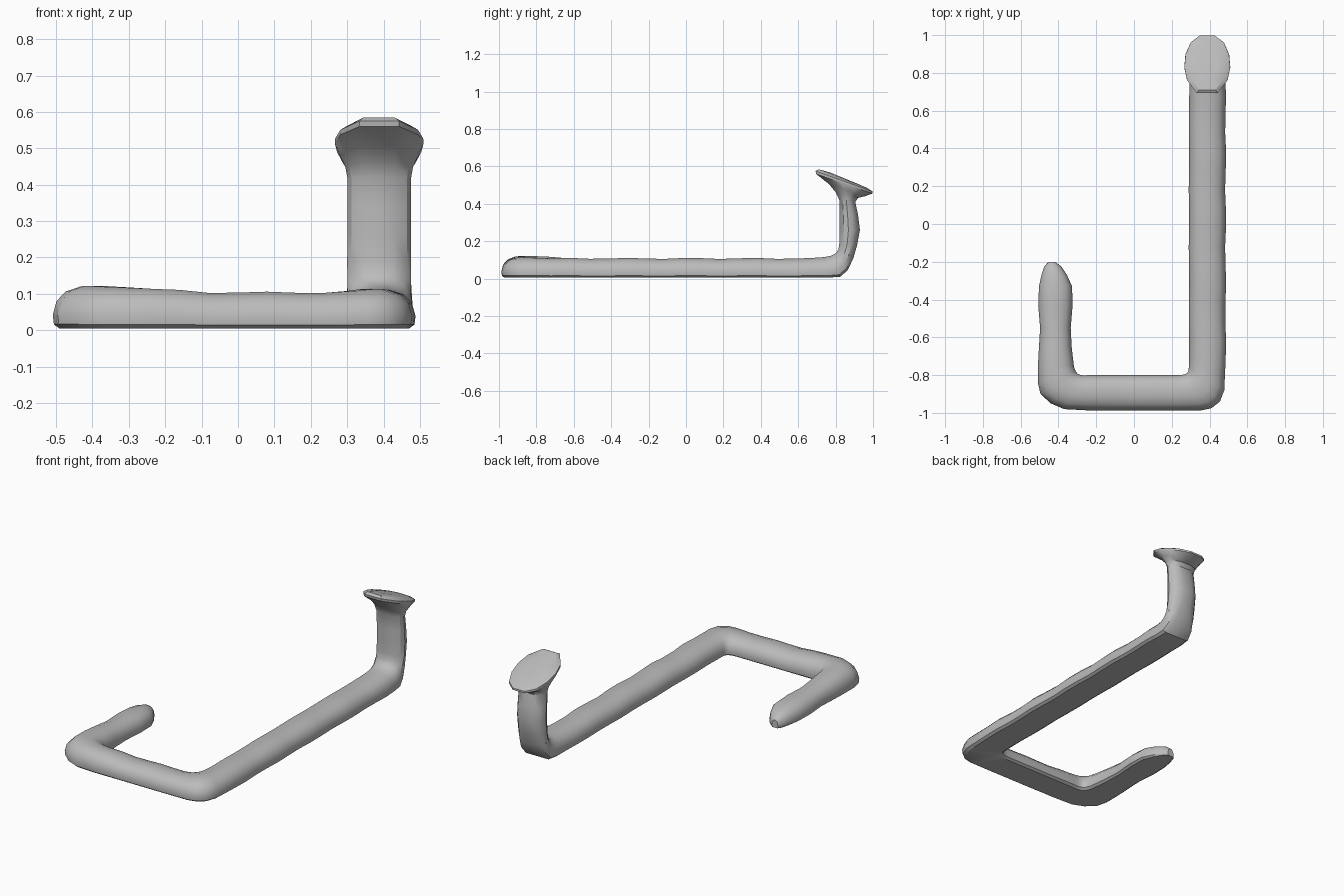
import bpy, bmesh, math
from mathutils import Vector

if "Cube" in bpy.data.objects:
    bpy.data.objects.remove(bpy.data.objects["Cube"])

grey = bpy.data.materials.new("warm_grey")
grey.diffuse_color = (0.5, 0.5, 0.5, 1)
grey.use_nodes = True
grey.node_tree.nodes["Principled BSDF"].inputs["Base Color"].default_value = grey.diffuse_color

# Half cross-sections (side, height): flat-bottomed bar and faceted post
FLAT = [(.82, 0), (.97, .10), (1, .32), (.9, .65), (.65, .88), (.25, 1)]
ROUND = [(.32, 0), (.72, .12), (.95, .33), (1, .56), (.88, .78), (.45, 1)]


def section(base, top, side, r):
    """Ring of points spanning base to top and -side to +side."""
    base, top, side = Vector(base), Vector(top), Vector(side)
    half = [(a[0] * (1 - r) + b[0] * r, a[1] * (1 - r) + b[1] * r)
            for a, b in zip(FLAT, ROUND)]
    full = half + [(-u, v) for u, v in reversed(half)]
    return [base.lerp(top, v) + side * u for u, v in full]


def floor_ring(ox, oy, ix, iy, h):
    """Ring of the lying bar, from its outer and inner edge seen from above."""
    mx, my = (ox + ix) / 2, (oy + iy) / 2
    return section((mx, my, .005), (mx, my, h),
                   ((ox - ix) / 2, (oy - iy) / 2, 0), 0)


def post_ring(yb, zb, yf, zf, w, r=1.0):
    """Ring of the upright post, from its back and front edge in profile."""
    return section((.388, yb, zb), (.388, yf, zf), (w, 0, 0), r)


def loft(name, rings):
    bm = bmesh.new()
    loops = [[bm.verts.new(p) for p in ring] for ring in rings]
    n = len(loops[0])
    for a, b in zip(loops, loops[1:]):
        for i in range(n):
            j = (i + 1) % n
            bm.faces.new((a[i], a[j], b[j], b[i]))
    bm.faces.new(loops[0][::-1])
    bm.faces.new(loops[-1])
    bmesh.ops.recalc_face_normals(bm, faces=bm.faces)
    mesh = bpy.data.meshes.new(name)
    bm.to_mesh(mesh)
    bm.free()
    obj = bpy.data.objects.new(name, mesh)
    bpy.context.collection.objects.link(obj)
    mesh.materials.append(grey)
    bpy.ops.object.select_all(action='DESELECT')
    obj.select_set(True)
    bpy.context.view_layer.objects.active = obj
    bpy.ops.object.shade_smooth_by_angle(angle=math.radians(33))
    return obj


# Short hooked end and its corner
rings = [floor_ring(*p) for p in [
    (-.455, -.202, -.415, -.202, .05), (-.475, -.225, -.385, -.225, .07),
    (-.49, -.27, -.355, -.27, .085), (-.503, -.33, -.328, -.33, .095),
    (-.507, -.43, -.325, -.43, .10), (-.497, -.55, -.335, -.55, .10),
    (-.503, -.65, -.33, -.65, .11), (-.508, -.74, -.318, -.755, .118),
    (-.509, -.84, -.308, -.782, .12), (-.495, -.90, -.298, -.793, .122),
    (-.44, -.95, -.285, -.799, .12), (-.37, -.98, -.265, -.802, .118)]]

# Front crossbar
for i in range(7):
    x = -.24 + i * .08
    h = .104 + .010 * max(0, 1 - i / 2) + .002 * math.sin(i * 2)
    rings.append(floor_ring(x, -.987, x, -.80, h))

# Right corner
rings += [floor_ring(*p) for p in [
    (.36, -.986, .265, -.797, .108), (.41, -.975, .28, -.79, .112),
    (.455, -.94, .288, -.78, .114), (.478, -.88, .29, -.76, .112)]]

# Long bar with a slight waviness
for i in range(15):
    y = -.72 + i * .1
    s = .003 * math.sin(i * 1.9)
    rings.append(floor_ring(.485 + s, y, .291 + s * .5, y, .108 + s))

# Bend and upright post
rings += [post_ring(*p) for p in [
    (.76, .005, .74, .115, .095, .0), (.825, .01, .775, .122, .095, .1),
    (.865, .045, .80, .135, .093, .35), (.895, .11, .815, .155, .09, .7),
    (.915, .18, .82, .19, .088), (.93, .26, .82, .26, .087),
    (.92, .34, .82, .34, .087), (.905, .41, .82, .42, .087),
    # Flared tilted cap
    (.92, .432, .80, .462, .093), (.955, .44, .765, .505, .106),
    (.998, .455, .695, .56, .122), (.998, .466, .693, .575, .121),
    (.965, .487, .71, .584, .098), (.91, .51, .77, .568, .05)]]

loft("bent_rod", rings)
